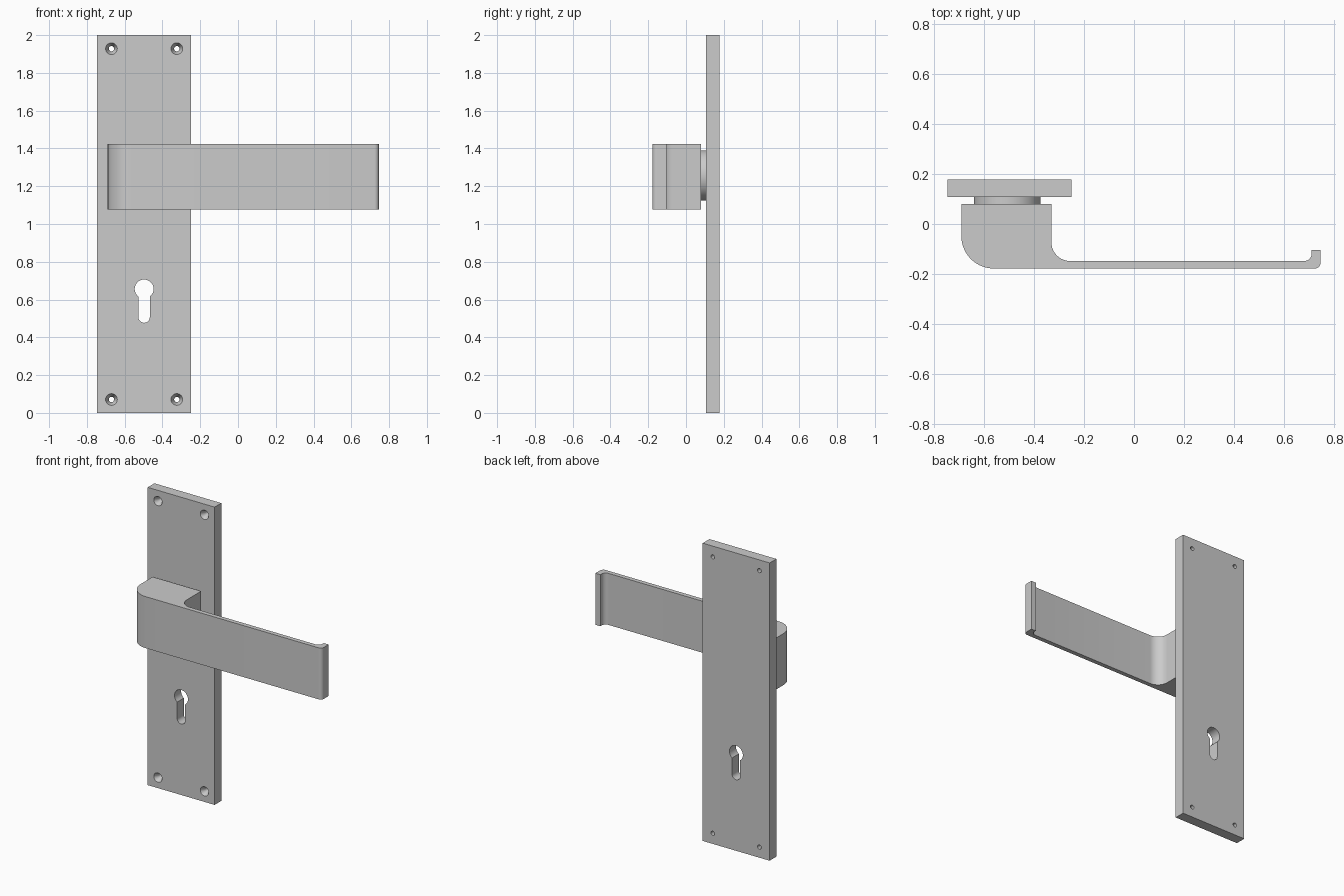
import bpy, bmesh
from math import sin, cos, pi, radians, degrees, asin
from mathutils import Vector

if "Cube" in bpy.data.objects:
    bpy.data.objects.remove(bpy.data.objects["Cube"])

PLATE_X = -0.497
FRONT, BACK = 0.107, 0.178


def make_object(name, bm):
    bmesh.ops.recalc_face_normals(bm, faces=bm.faces)
    mesh = bpy.data.meshes.new(name)
    bm.to_mesh(mesh)
    bm.free()
    ob = bpy.data.objects.new(name, mesh)
    bpy.context.collection.objects.link(ob)
    return ob


def arc(cx, cy, r, a0, a1, n=12):
    return [(cx + r * cos(radians(a0 + (a1 - a0) * i / n)),
             cy + r * sin(radians(a0 + (a1 - a0) * i / n))) for i in range(n + 1)]


def prism(name, points, direction):
    bm = bmesh.new()
    face = bm.faces.new([bm.verts.new(p) for p in points])
    ext = bmesh.ops.extrude_face_region(bm, geom=[face])
    moved = [v for v in ext["geom"] if isinstance(v, bmesh.types.BMVert)]
    bmesh.ops.translate(bm, verts=moved, vec=Vector(direction))
    return make_object(name, bm)


def lathe(name, profile, centres, steps=32):
    """Revolve (radius, y) pairs about a y axis through each (x, z) centre."""
    bm = bmesh.new()
    for cx, cz in centres:
        rings = [[bm.verts.new((cx + r * cos(2 * pi * i / steps), y,
                                cz + r * sin(2 * pi * i / steps)))
                  for i in range(steps)] for r, y in profile]
        for a, b in zip(rings, rings[1:]):
            for i in range(steps):
                j = (i + 1) % steps
                bm.faces.new((a[i], a[j], b[j], b[i]))
        bm.faces.new(rings[0])
        bm.faces.new(rings[-1])
    return make_object(name, bm)


def select_only(ob):
    bpy.ops.object.select_all(action='DESELECT')
    ob.select_set(True)
    bpy.context.view_layer.objects.active = ob


def cut(ob, cutter):
    cutter.hide_render = True
    mod = ob.modifiers.new("cut", 'BOOLEAN')
    mod.operation = 'DIFFERENCE'
    mod.solver = 'EXACT'
    mod.object = cutter
    select_only(ob)
    bpy.ops.object.modifier_apply(modifier=mod.name)
    bpy.data.objects.remove(cutter)


# Back plate
x0, x1 = -0.746, -0.249
plate = prism("back_plate", [(x0, FRONT, 0), (x1, FRONT, 0), (x1, FRONT, 2), (x0, FRONT, 2)],
              (0, BACK - FRONT, 0))

# Keyhole: round top joined to a round-ended slot
key_r, slot_r, key_z = 0.05, 0.03, 0.656
gap = degrees(asin(slot_r / key_r))
outline = (arc(PLATE_X, key_z, key_r, -90 + gap, 270 - gap, 32)
           + arc(PLATE_X, 0.507, slot_r, 180, 360, 16))
cut(plate, prism("keyhole_cutter", [(x, 0.05, z) for x, z in outline], (0, 0.2, 0)))

# Countersunk screw holes
corners = [(PLATE_X + s * 0.173, z) for s in (-1, 1) for z in (0.071, 1.928)]
cut(plate, lathe("screw_cutter", [(0.031, 0.09), (0.031, FRONT), (0.014, 0.14), (0.014, 0.2)],
                 corners))

# Round collar between plate and lever
collar = lathe("collar", [(0.133, 0.08), (0.133, FRONT)], [(-0.507, 1.257)], 64)

# Lever: one profile seen from above, extruded upwards
lever_profile = ([(-0.33, 0.08), (-0.69, 0.08)]
                 + arc(-0.56, -0.048, 0.13, 180, 270, 16)
                 + arc(0.722, -0.154, 0.024, 270, 360, 8)
                 + [(0.746, -0.104), (0.71, -0.104)]
                 + arc(0.68, -0.118, 0.03, 0, -90, 8)
                 + arc(-0.255, -0.073, 0.075, 270, 180, 16))
lever = prism("lever", [(x, y, 1.078) for x, y in lever_profile], (0, 0, 0.346))

for part in (plate, collar, lever):
    select_only(part)
    bpy.ops.object.shade_smooth_by_angle(angle=radians(30))
